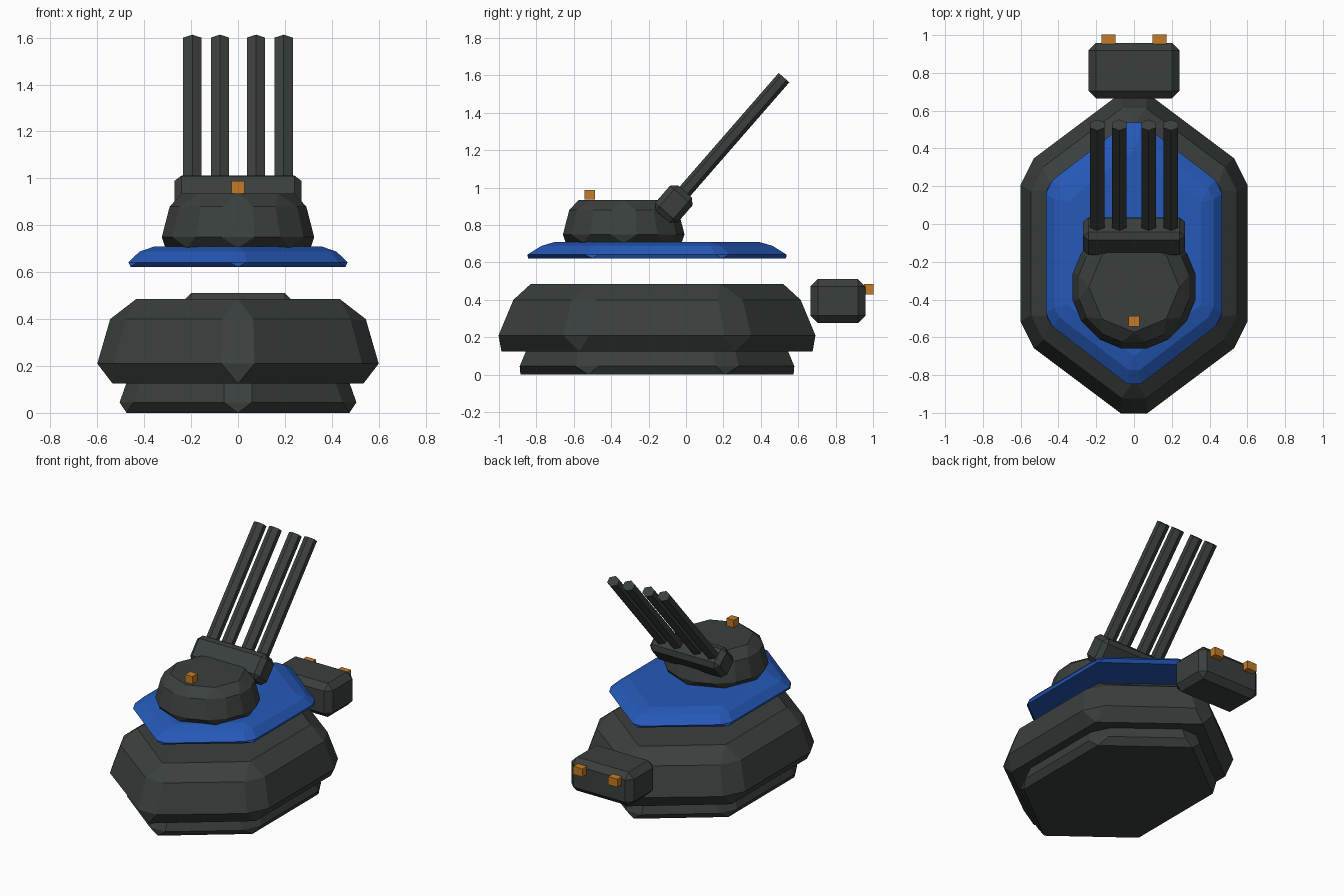
import bpy, bmesh, math
from mathutils import Vector, Matrix

cube = bpy.data.objects.get("Cube")
if cube:
    bpy.data.objects.remove(cube, do_unlink=True)


def material(name, rgb):
    m = bpy.data.materials.new(name)
    m.use_nodes = True
    m.diffuse_color = (*rgb, 1)
    m.node_tree.nodes["Principled BSDF"].inputs["Base Color"].default_value = (*rgb, 1)
    return m


GREY = material("dark armour grey", (0.042, 0.051, 0.049))
BLUE = material("deck blue", (0.019, 0.1, 0.48))
ORANGE = material("lamp orange", (0.55, 0.2, 0.02))


def finish(name, bm, mat):
    bmesh.ops.recalc_face_normals(bm, faces=bm.faces)
    mesh = bpy.data.meshes.new(name)
    bm.to_mesh(mesh)
    bm.free()
    mesh.materials.append(mat)
    obj = bpy.data.objects.new(name, mesh)
    bpy.context.collection.objects.link(obj)
    return obj


def ring(bm, sides, cy, z, half_width, tip, cut):
    """Polygon pointing along y; each corner becomes one vertex, or two if cut."""
    rx = half_width / (math.cos(math.pi / 6) if sides == 6 else 1)
    angles = [math.pi / 2 + math.tau * i / sides for i in range(sides)]
    pts = [Vector((rx * math.cos(a), cy + tip * math.sin(a), z)) for a in angles]
    groups = []
    for i, p in enumerate(pts):
        ends = [p]
        if cut:
            ends = [p + (q - p).normalized() * cut
                    for q in (pts[i - 1], pts[(i + 1) % sides])]
        groups.append([bm.verts.new(e) for e in ends])
    return groups


def hull(name, sides, cy, mat, layers):
    """Stack of rings with chamfered corners between pointed end rings."""
    bm = bmesh.new()
    rings = [ring(bm, sides, cy, *layer) for layer in layers]
    for low, high in zip(rings, rings[1:]):
        for i in range(sides):
            j = (i + 1) % sides
            bm.faces.new(low[i] + high[i][::-1])
            bm.faces.new((low[i][-1], low[j][0], high[j][0], high[i][-1]))
    for end in (rings[0], rings[-1]):
        bm.faces.new([v for g in end for v in g])
    return finish(name, bm, mat)


def box(name, size, centre, mat, bevel=0, tilt=0):
    bm = bmesh.new()
    bmesh.ops.create_cube(bm, size=1)
    bmesh.ops.scale(bm, vec=size, verts=bm.verts)
    if bevel:
        bmesh.ops.bevel(bm, geom=bm.edges[:], offset=bevel, segments=1,
                        affect='EDGES', profile=0.5)
    obj = finish(name, bm, mat)
    obj.location = centre
    obj.rotation_euler.x = tilt
    return obj


# Hull layers: z, half width, sharp tip distance, corner cut
MID = -0.155
hull("lower_base", 6, MID, GREY, [
    (0.0, 0.475, 0.73, 0), (0.045, 0.505, 0.78, 0.075),
    (0.13, 0.475, 0.745, 0.075), (0.16, 0.44, 0.69, 0)])
hull("main_hull", 6, MID, GREY, [
    (0.125, 0.535, 0.832, 0), (0.21, 0.6, 0.9, 0.088),
    (0.4, 0.545, 0.817, 0.082), (0.485, 0.435, 0.675, 0)])
hull("upper_deck", 6, MID, BLUE, [
    (0.622, 0.458, 0.69, 0), (0.642, 0.467, 0.72, 0.045),
    (0.688, 0.42, 0.64, 0.035), (0.71, 0.355, 0.545, 0)])
hull("turret", 8, -0.333, GREY, [
    (0.705, 0.31, 0.31, 0), (0.75, 0.354, 0.354, 0.076),
    (0.88, 0.318, 0.318, 0.07), (0.935, 0.24, 0.24, 0)])

# Gun mount and four raised barrels
pivot = Vector((0, -0.065, 0.912))
muzzle = Vector((0, 0.524, 1.588))
aim = muzzle - pivot
box("gun_mount", (0.54, 0.18, 0.16), pivot, GREY, 0.03, math.atan2(aim.z, aim.y))
for i, x in enumerate((-0.195, -0.077, 0.077, 0.195)):
    bm = bmesh.new()
    bmesh.ops.create_cone(bm, cap_ends=True, segments=6, radius1=0.038,
                          radius2=0.038, depth=aim.length)
    # Point one ridge upward and widen slightly
    if max(v.co.x for v in bm.verts) > 0.037:
        bmesh.ops.rotate(bm, verts=bm.verts, matrix=Matrix.Rotation(math.pi / 6, 3, 'Z'))
    bmesh.ops.scale(bm, vec=(1.17, 1, 1), verts=bm.verts)
    barrel = finish(f"barrel_{i + 1}", bm, GREY)
    barrel.location = (pivot + muzzle) / 2 + Vector((x, 0, 0))
    barrel.rotation_euler.x = math.atan2(-aim.y, aim.z)

# Rear engine box and lamps
box("rear_box", (0.48, 0.295, 0.235), (0, 0.812, 0.393), GREY, 0.04)
for side, x in (("right", -0.135), ("left", 0.135)):
    box(f"rear_lamp_{side}", (0.072, 0.05, 0.056), (x, 0.977, 0.456), ORANGE)
box("turret_lamp", (0.056, 0.056, 0.052), (0, -0.515, 0.962), ORANGE)
